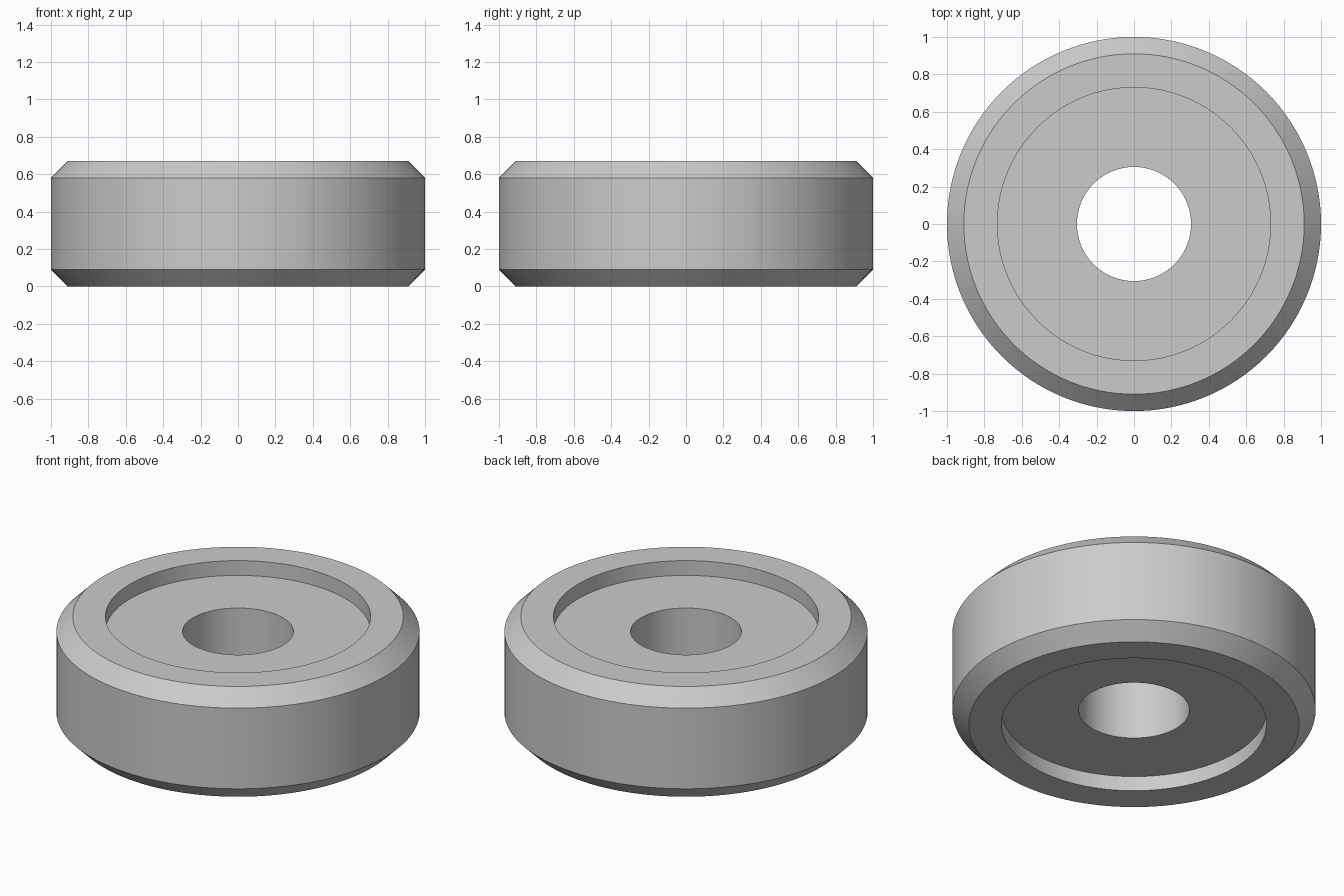
import bpy
import bmesh
import math

cube = bpy.data.objects.get("Cube")
if cube:
    bpy.data.objects.remove(cube, do_unlink=True)

SEGMENTS = 128
HEIGHT, CHAMFER, RECESS = 0.67, 0.09, 0.09
OUTER, RIM, BORE = 1.0, 0.73, 0.305

# Plain grey metal
grey = bpy.data.materials.new("plain_grey")
grey.use_nodes = True
colour = (0.6, 0.6, 0.6, 1.0)
grey.diffuse_color = colour
grey.node_tree.nodes["Principled BSDF"].inputs["Base Color"].default_value = colour

# Upper half of the cross-section, mirrored to make the lower half
upper = [
    (BORE, HEIGHT - RECESS),
    (RIM, HEIGHT - RECESS),
    (RIM, HEIGHT),
    (OUTER - CHAMFER, HEIGHT),
    (OUTER, HEIGHT - CHAMFER),
]
profile = upper + [(r, HEIGHT - z) for r, z in reversed(upper)]

# Revolve the closed profile into a ring
bm = bmesh.new()
rings = []
for i in range(SEGMENTS):
    a = 2 * math.pi * i / SEGMENTS
    rings.append([bm.verts.new((r * math.cos(a), r * math.sin(a), z)) for r, z in profile])
for i, ring in enumerate(rings):
    following = rings[(i + 1) % SEGMENTS]
    for j in range(len(profile)):
        k = (j + 1) % len(profile)
        bm.faces.new((ring[j], ring[k], following[k], following[j]))
bmesh.ops.recalc_face_normals(bm, faces=bm.faces)

mesh = bpy.data.meshes.new("recessed_ring")
bm.to_mesh(mesh)
bm.free()
mesh.materials.append(grey)
ring_object = bpy.data.objects.new("recessed_ring", mesh)
bpy.context.collection.objects.link(ring_object)

# Smooth walls with crisp edges
bpy.ops.object.select_all(action="DESELECT")
ring_object.select_set(True)
bpy.context.view_layer.objects.active = ring_object
bpy.ops.object.shade_smooth_by_angle(angle=math.radians(30))
